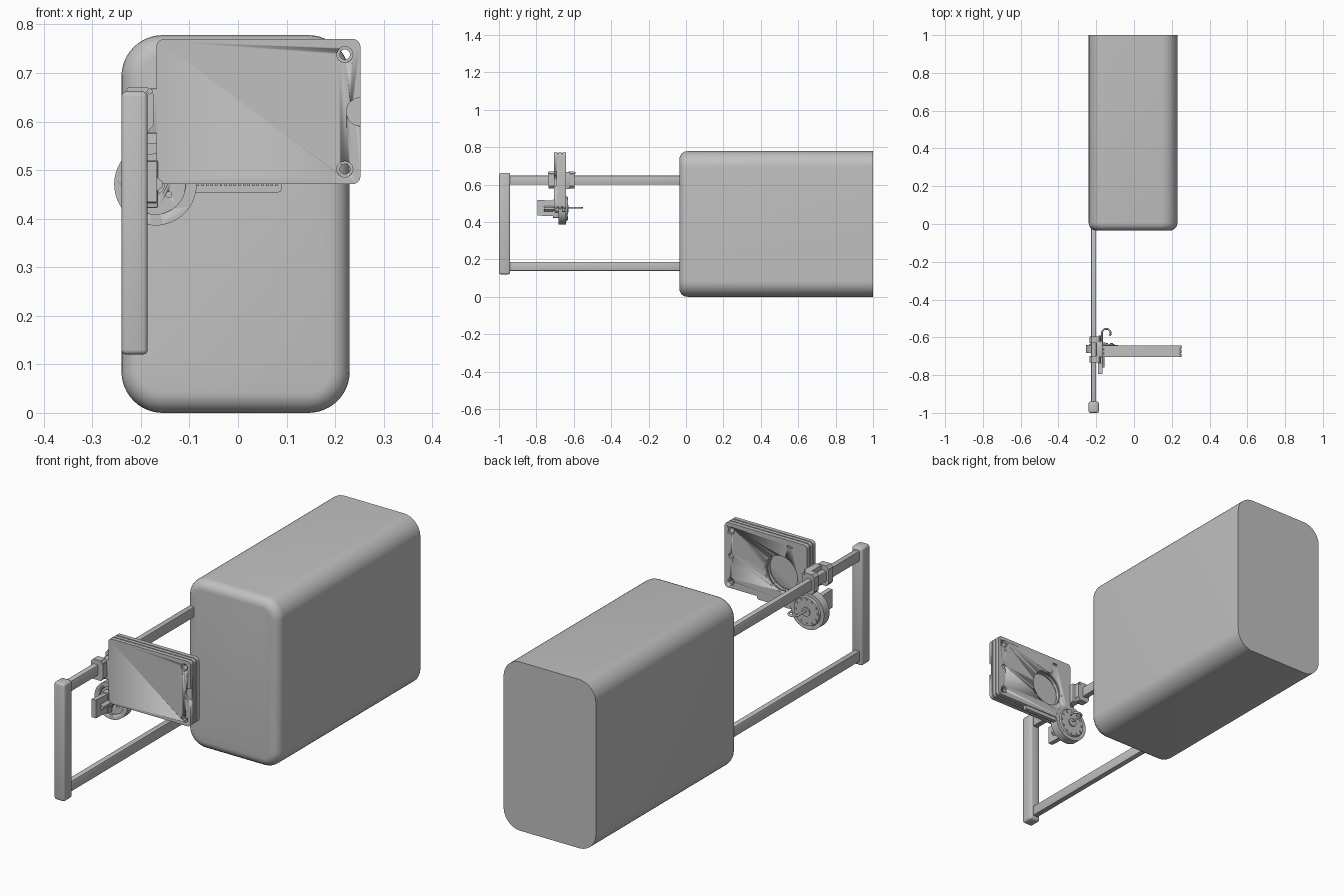
import bpy, bmesh, math
from mathutils import Vector, Matrix

if "Cube" in bpy.data.objects:
    bpy.data.objects.remove(bpy.data.objects["Cube"])

grey = bpy.data.materials.new("plain grey")
grey.use_nodes = True
grey.diffuse_color = (0.53, 0.53, 0.53, 1)
grey.node_tree.nodes["Principled BSDF"].inputs["Base Color"].default_value = grey.diffuse_color


def finish(name, bm, smooth=True):
    bmesh.ops.recalc_face_normals(bm, faces=bm.faces)
    mesh = bpy.data.meshes.new(name)
    bm.to_mesh(mesh)
    bm.free()
    ob = bpy.data.objects.new(name, mesh)
    bpy.context.collection.objects.link(ob)
    mesh.materials.append(grey)
    if smooth:
        bpy.ops.object.select_all(action="DESELECT")
        ob.select_set(True)
        bpy.context.view_layer.objects.active = ob
        bpy.ops.object.shade_smooth_by_angle(angle=math.radians(30))
    return ob


def box(name, xs, ys, zs, bevel=0.0, segments=3, along=None, radius=0.0):
    """Box from ranges; optional round of edges along one axis, then of the rest."""
    bm = bmesh.new()
    bmesh.ops.create_cube(bm, size=1)
    for v in bm.verts:
        for i, (a, b) in enumerate((xs, ys, zs)):
            v.co[i] = a if v.co[i] < 0 else b
    if along is not None:
        sides = [e for e in bm.edges
                 if abs((e.verts[0].co - e.verts[1].co).normalized()[along]) > 0.9]
        bmesh.ops.bevel(bm, geom=sides, offset=radius, segments=8, profile=0.5, affect="EDGES")
    elif bevel:
        bmesh.ops.bevel(bm, geom=bm.edges[:], offset=bevel, segments=segments,
                        profile=0.5, affect="EDGES")
    return finish(name, bm)


def disc(name, x, z, ys, r, sides=48, r2=None):
    """Cylinder or cone whose axis runs along y."""
    bm = bmesh.new()
    bmesh.ops.create_cone(bm, cap_ends=True, segments=sides, radius1=r,
                          radius2=r if r2 is None else r2, depth=ys[1] - ys[0])
    turn = Matrix.Rotation(-math.pi / 2, 4, "X")
    bmesh.ops.transform(bm, verts=bm.verts,
                        matrix=Matrix.Translation((x, (ys[0] + ys[1]) / 2, z)) @ turn)
    return finish(name, bm)


def cut(target, cutters):
    for c in cutters:
        c.hide_render = True
        m = target.modifiers.new("cut " + c.name, "BOOLEAN")
        m.object, m.operation, m.solver = c, "DIFFERENCE", "EXACT"
    bpy.context.view_layer.update()
    done = bpy.data.meshes.new_from_object(
        target.evaluated_get(bpy.context.evaluated_depsgraph_get()))
    target.modifiers.clear()
    target.data = done
    for c in cutters:
        bpy.data.objects.remove(c)


def prism(name, points, axis, span):
    """Extrude a 2D outline along an axis (0 = x with y,z points; 1 = y with x,z points)."""
    bm = bmesh.new()
    place = (lambda p: (span[0], *p)) if axis == 0 else (lambda p: (p[0], span[0], p[1]))
    face = bm.faces.new([bm.verts.new(place(p)) for p in points])
    moved = bmesh.ops.extrude_face_region(bm, geom=[face])["geom"]
    step = Vector((0, 0, 0))
    step[axis] = span[1] - span[0]
    bmesh.ops.translate(bm, vec=step, verts=[g for g in moved if isinstance(g, bmesh.types.BMVert)])
    return finish(name, bm)


# Large case: generous round along its length, softer round on the front rim, flat back
bm = bmesh.new()
bmesh.ops.create_cube(bm, size=1)
for v in bm.verts:
    v.co = (-0.24 if v.co.x < 0 else 0.23, -0.035 if v.co.y < 0 else 1.0,
            0.0 if v.co.z < 0 else 0.778)
long_edges = [e for e in bm.edges if abs(e.verts[0].co.y - e.verts[1].co.y) > 0.5]
bmesh.ops.bevel(bm, geom=long_edges, offset=0.085, segments=12, profile=0.5, affect="EDGES")
rim = [e for e in bm.edges if all(v.co.y < -0.03 for v in e.verts)]
bmesh.ops.bevel(bm, geom=rim, offset=0.042, segments=6, profile=0.5, affect="EDGES")
finish("case_body", bm)

# Telescopic rails and the grip that joins them
for name, z in (("upper_rail", 0.624), ("lower_rail", 0.162)):
    box(name, (-0.227, -0.200), (-0.95, 0.0), (z - 0.024, z + 0.024), 0.004, 2)
box("handle_grip", (-0.24, -0.186), (-1.0, -0.94), (0.12, 0.662), 0.01)

# Flat panel: front plate, recessed core and back plates
layers = (("panel_front_plate", -0.705, -0.687, 0.0), ("panel_front_seam", -0.687, -0.682, 0.005),
          ("panel_middle_plate", -0.682, -0.666, 0.0), ("panel_back_seam", -0.666, -0.661, 0.005),
          ("panel_back_plate", -0.661, -0.642, 0.0))
for name, y0, y1, inset in layers:
    plate = box(name, (-0.168 + inset, 0.252 - inset), (y0, y1), (0.471 + inset, 0.77 - inset),
                along=1, radius=0.016)
    cutters = [disc("hole_cutter", 0.22, z, (-0.8, -0.5), 0.0105, 24) for z in (0.738, 0.502)]
    if y0 < -0.7:
        # Countersinks and the half-round thumb notch
        cutters += [disc("sink_cutter", 0.22, z, (-0.72, -0.699), 0.0165, 24)
                    for z in (0.738, 0.502)]
        cutters.append(disc("notch_cutter", 0.252, 0.62, (-0.75, -0.694), 0.029, 40))
    if y1 > -0.65:
        # Round pocket and small slots on the back
        cutters += [disc("back_sink_cutter", 0.22, z, (-0.648, -0.62), 0.0165, 24)
                    for z in (0.738, 0.502)]
        cutters.append(disc("slot_cutter", 0.22, 0.62, (-0.652, -0.6), 0.012, 20))
        cutters.append(box("slit_cutter", (-0.09, -0.066), (-0.65, -0.6), (0.735, 0.745)))
    if y0 > -0.685:
        cutters.append(disc("pocket_cutter", -0.035, 0.605, (-0.75, -0.5), 0.083))
    cut(plate, cutters)

# Guide strip under the panel, with small teeth
box("guide_strip", (-0.12, 0.09), (-0.664, -0.646), (0.454, 0.48), along=1, radius=0.009)
for i in range(18):
    x = -0.085 + i * 0.0095
    box("strip_tooth", (x, x + 0.005), (-0.676, -0.664), (0.467, 0.473))

# Round dial: thick rim, thin web, hub and stud holes
dial = disc("dial_wheel", -0.17, 0.471, (-0.682, -0.641), 0.085, 64)
dial_cuts = [disc("face_cutter", -0.17, 0.471, (-0.72, -0.672), 0.062)]
for k in range(6):
    a = math.radians(22 + 60 * k)
    dial_cuts.append(disc("stud_cutter", -0.17 + 0.035 * math.cos(a), 0.471 + 0.035 * math.sin(a),
                          (-0.72, -0.6), 0.006, 16))
cut(dial, dial_cuts)
disc("dial_back_ring", -0.17, 0.471, (-0.641, -0.634), 0.068, 48, 0.064)
disc("dial_hub", -0.17, 0.471, (-0.70, -0.628), 0.02, 32)
for k in range(12):
    a = math.radians(30 * k)
    disc("dial_stud", -0.17 + 0.055 * math.cos(a), 0.471 + 0.055 * math.sin(a),
         (-0.635, -0.631), 0.005, 12)

# Forked thumb lever in front of the dial
lever = prism("thumb_lever", [(-0.68, 0.43), (-0.795, 0.434), (-0.795, 0.518), (-0.68, 0.512)],
              0, (-0.190, -0.168))
box("lever_foot", (-0.194, -0.165), (-0.712, -0.68), (0.422, 0.52), 0.003, 2)
prism("lever_wing", [(-0.170, 0.455), (-0.155, 0.466), (-0.155, 0.476), (-0.170, 0.487)],
      1, (-0.76, -0.69))

# Clamps that hold the panel on the upper rail
for name, y in (("front_clamp", -0.717), ("rear_clamp", -0.612)):
    prism(name, [(-0.236, 0.592), (-0.226, 0.578), (-0.186, 0.578), (-0.174, 0.592),
                 (-0.174, 0.657), (-0.186, 0.670), (-0.226, 0.670), (-0.236, 0.657)],
          1, (y - 0.017, y + 0.017))
    disc(name + "_screw", -0.182, 0.662, (y - 0.021, y + 0.021), 0.006, 16)
box("clamp_bridge", (-0.200, -0.165), (-0.705, -0.62), (0.575, 0.668), 0.004, 2)

# Small wire hook behind the dial
curve = bpy.data.curves.new("wire_hook", "CURVE")
curve.dimensions = "3D"
curve.bevel_depth = 0.005
curve.bevel_resolution = 3
curve.use_fill_caps = True
path = [Vector((-0.170, -0.64, 0.476)), Vector((-0.170, -0.60, 0.476))]
for k in range(13):
    a = math.pi * (1 - k / 12 * 1.2)
    path.append(Vector((-0.147 + 0.023 * math.cos(a), -0.578 + 0.023 * math.sin(a), 0.476)))
spline = curve.splines.new("POLY")
spline.points.add(len(path) - 1)
for p, co in zip(spline.points, path):
    p.co = (*co, 1)
curve.materials.append(grey)
bpy.context.collection.objects.link(bpy.data.objects.new("wire_hook", curve))
